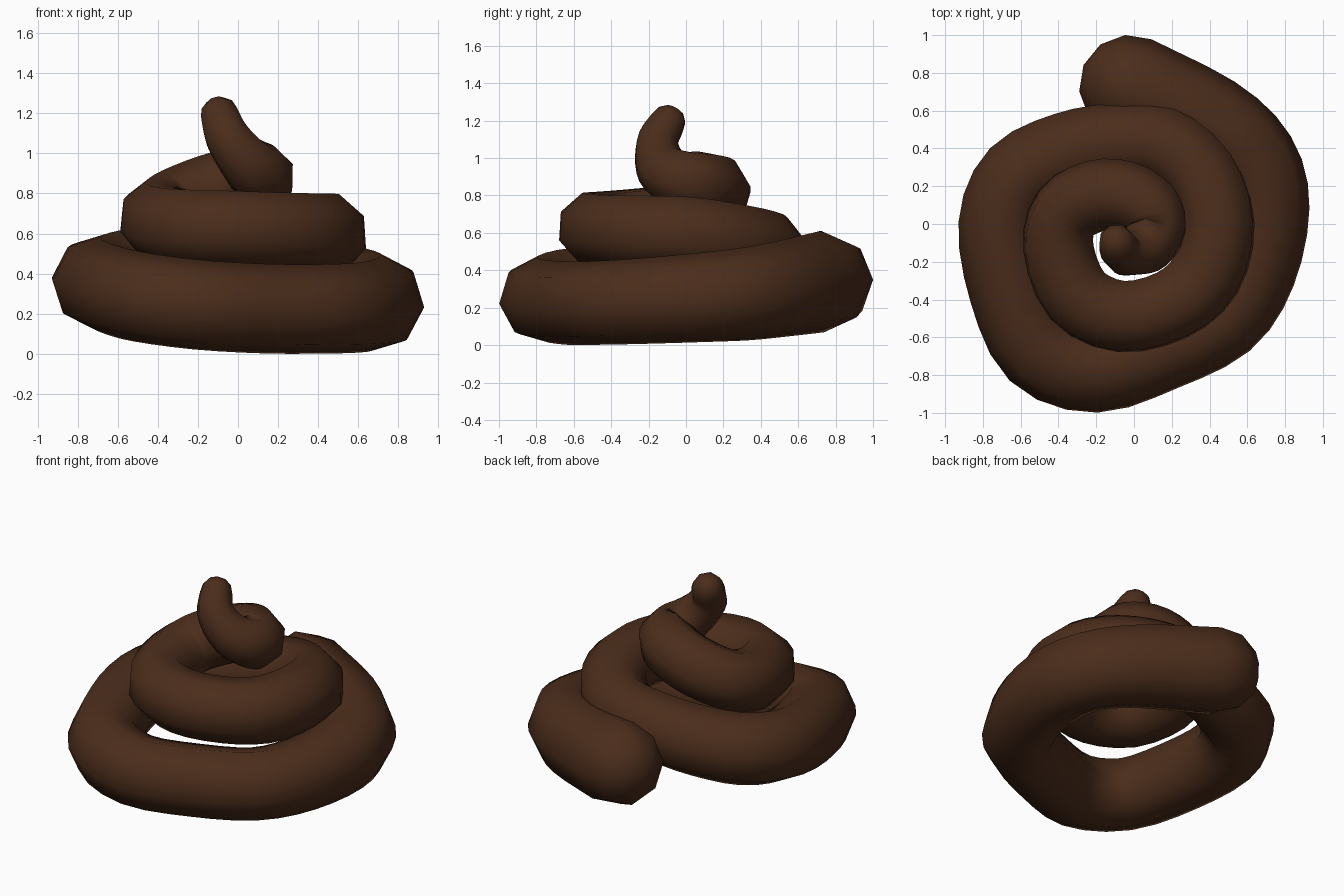
import bpy, bmesh, math
from mathutils import Vector

if "Cube" in bpy.data.objects:
    bpy.data.objects.remove(bpy.data.objects["Cube"])

SIDES, STEPS = 8, 3

# Centre line of the coil: x, y, z, tube radius
PATH = [Vector(p) for p in (
    (-.02, .73, .345, .272), (.40, .53, .31, .26), (.62, .33, .28, .25),
    (.69, .08, .26, .24), (.63, -.25, .24, .23), (.47, -.50, .23, .225),
    (.15, -.66, .23, .225), (-.20, -.775, .25, .225), (-.50, -.67, .29, .225),
    (-.65, -.35, .33, .225), (-.705, 0, .365, .225), (-.60, .25, .40, .225),
    (-.35, .38, .44, .22), (-.10, .43, .48, .215), (.15, .42, .52, .21),
    (.35, .26, .56, .21), (.44, 0, .60, .21), (.38, -.27, .61, .205),
    (.20, -.43, .62, .20), (-.07, -.49, .63, .20), (-.30, -.38, .64, .20),
    (-.40, -.13, .67, .195), (-.36, .06, .72, .19), (-.20, .15, .79, .19),
    (-.04, .15, .845, .185), (.08, .08, .87, .178), (.12, -.02, .89, .165),
    (.07, -.11, .935, .15), (0, -.15, 1.01, .13), (-.06, -.15, 1.10, .115),
    (-.09, -.10, 1.19, .10))]


def smooth_path(pts):
    """Catmull-Rom curve through the points."""
    p = [2 * pts[0] - pts[1]] + pts + [2 * pts[-1] - pts[-2]]
    out = []
    for a, b, c, d in zip(p, p[1:], p[2:], p[3:]):
        for k in range(STEPS):
            t = k / STEPS
            out.append(0.5 * (2 * b + (c - a) * t + (2 * a - 5 * b + 4 * c - d) * t**2
                              + (3 * b - a - 3 * c + d) * t**3))
    return out + [pts[-1]]


# Rings along the path, with rounded ends
path = smooth_path(PATH)
centres = [p.to_3d() for p in path]
n = len(path)
tangents = [(centres[min(i + 1, n - 1)] - centres[max(i - 1, 0)]).normalized() for i in range(n)]
dome = [math.radians(a) for a in (30, 60)]
r0, r1 = path[0].w, path[-1].w
rings = [(centres[0] - tangents[0] * r0 * math.sin(a), tangents[0], r0 * math.cos(a)) for a in reversed(dome)]
rings += [(c, t, p.w) for c, t, p in zip(centres, tangents, path)]
rings += [(centres[-1] + tangents[-1] * r1 * math.sin(a), tangents[-1], r1 * math.cos(a)) for a in dome]

# Sweep an octagon along the rings
bm = bmesh.new()
up = Vector((0, 0, 1))
loops = []
for c, t, r in rings:
    up = (up - t * up.dot(t)).normalized()
    side = t.cross(up)
    loops.append([bm.verts.new(c + r * (math.cos(a) * side + math.sin(a) * up))
                  for a in (2 * math.pi * k / SIDES for k in range(SIDES))])
for a, b in zip(loops, loops[1:]):
    for k in range(SIDES):
        j = (k + 1) % SIDES
        bm.faces.new((a[k], a[j], b[j], b[k]))
for loop, tip in ((loops[0], centres[0] - tangents[0] * r0),
                  (loops[-1], centres[-1] + tangents[-1] * r1)):
    v = bm.verts.new(tip)
    for k in range(SIDES):
        bm.faces.new((loop[k], loop[(k + 1) % SIDES], v))
bmesh.ops.recalc_face_normals(bm, faces=bm.faces)
for f in bm.faces:
    f.smooth = True

# Stand it on the ground
low = min(v.co.z for v in bm.verts)
bmesh.ops.translate(bm, verts=bm.verts, vec=(0, 0, -low))

mesh = bpy.data.meshes.new("coiled_pile")
bm.to_mesh(mesh)
bm.free()
pile = bpy.data.objects.new("coiled_pile", mesh)
bpy.context.collection.objects.link(pile)
brown = bpy.data.materials.new("dark_brown")
brown.diffuse_color = (0.07, 0.026, 0.011, 1)
brown.use_nodes = True
brown.node_tree.nodes["Principled BSDF"].inputs["Base Color"].default_value = brown.diffuse_color
mesh.materials.append(brown)
